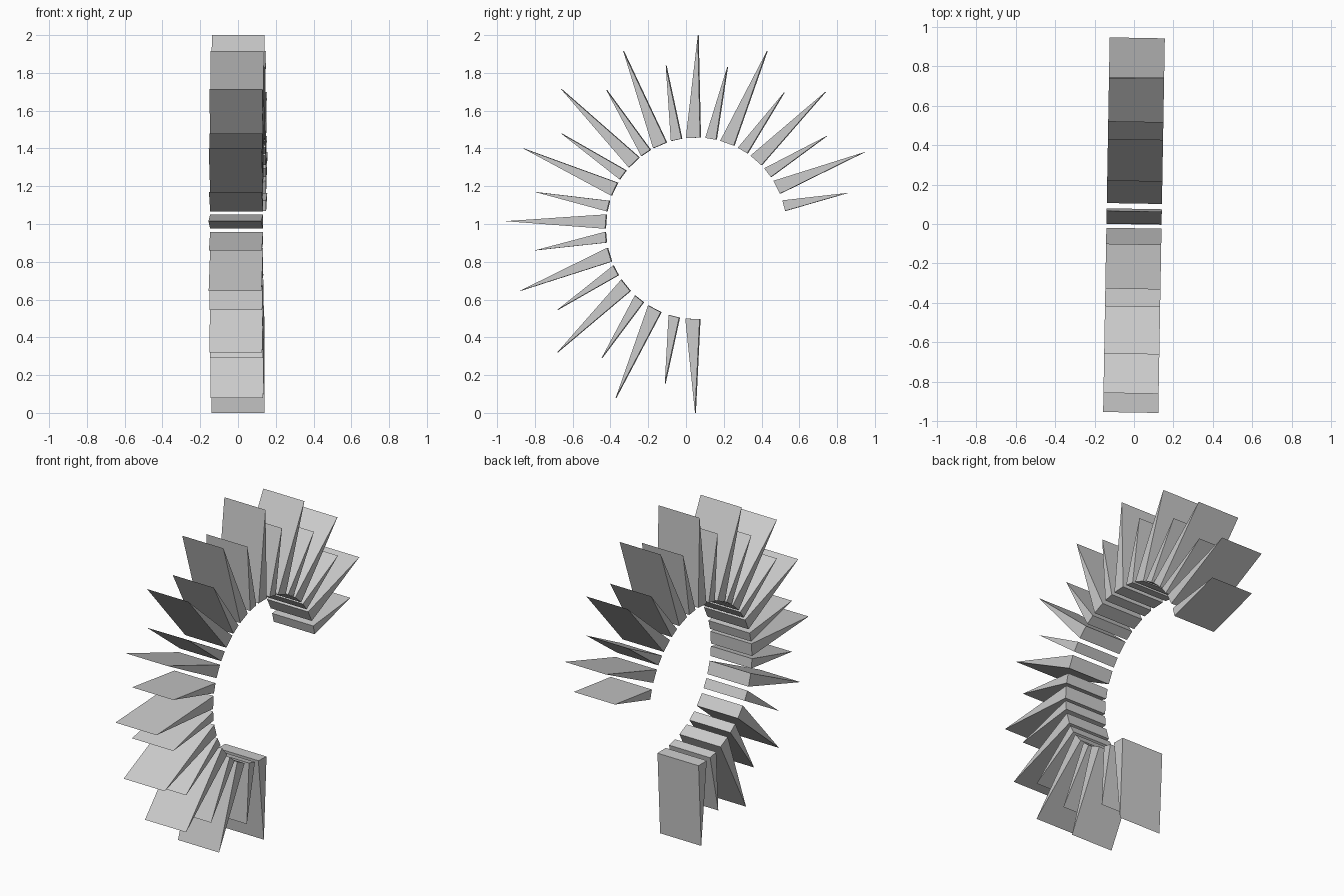
import bpy
from math import cos, sin, radians
from mathutils import Matrix

if "Cube" in bpy.data.objects:
    bpy.data.objects.remove(bpy.data.objects["Cube"])

# ring that carries the wedge bases (in the y-z plane)
RING_Y, RING_Z, RING_R = 0.055, 0.977, 0.481
HALF_WIDTH = 0.14
SPIN = Matrix.Rotation(radians(-1), 4, 'Z')   # slight turn of the whole fan

grey = bpy.data.materials.new("plain grey")
grey.diffuse_color = (0.6, 0.6, 0.6, 1)
grey.use_nodes = True
grey.node_tree.nodes["Principled BSDF"].inputs["Base Color"].default_value = grey.diffuse_color

# each wedge: base angle on the ring in degrees, tip y, tip z
# (long and short wedges alternate)
WEDGES = [
    (267.8, 0.05, 0.0), (255.9, -0.11, 0.155), (242.7, -0.37, 0.08),
    (231.1, -0.445, 0.29), (219.0, -0.68, 0.32), (207.6, -0.68, 0.545),
    (196.9, -0.88, 0.645), (185.6, -0.80, 0.86), (175.7, -0.957, 1.015),
    (165.8, -0.80, 1.17), (154.4, -0.86, 1.40), (143.9, -0.66, 1.48),
    (133.3, -0.66, 1.715), (123.7, -0.42, 1.71), (113.6, -0.33, 1.915),
    (102.6, -0.105, 1.84), (91.9, 0.065, 2.0), (80.7, 0.22, 1.83),
    (70.0, 0.43, 1.915), (59.1, 0.52, 1.695), (48.6, 0.74, 1.70),
    (37.9, 0.745, 1.465), (27.0, 0.945, 1.38), (14.5, 0.86, 1.165),
]


def ring_point(deg):
    a = radians(deg)
    return RING_Y + RING_R * cos(a), RING_Z + RING_R * sin(a)


def wedge(name, angle, tip, half_angle):
    """Triangular prism: flat base on the ring, sharp edge at the tip."""
    profile = [ring_point(angle - half_angle), tip, ring_point(angle + half_angle)]
    verts = [(x, y, z) for x in (-HALF_WIDTH, HALF_WIDTH) for y, z in profile]
    faces = [(2, 1, 0), (3, 4, 5), (0, 1, 4, 3), (1, 2, 5, 4), (2, 0, 3, 5)]
    mesh = bpy.data.meshes.new(name)
    mesh.from_pydata(verts, [], faces)
    mesh.transform(SPIN)
    mesh.materials.append(grey)
    bpy.context.collection.objects.link(bpy.data.objects.new(name, mesh))


for i, (angle, y, z) in enumerate(WEDGES):
    kind, half_angle = ("short", 3.45) if i % 2 else ("long", 4.55)
    wedge(f"{kind}_wedge_{i + 1:02d}", angle, (y, z), half_angle)
